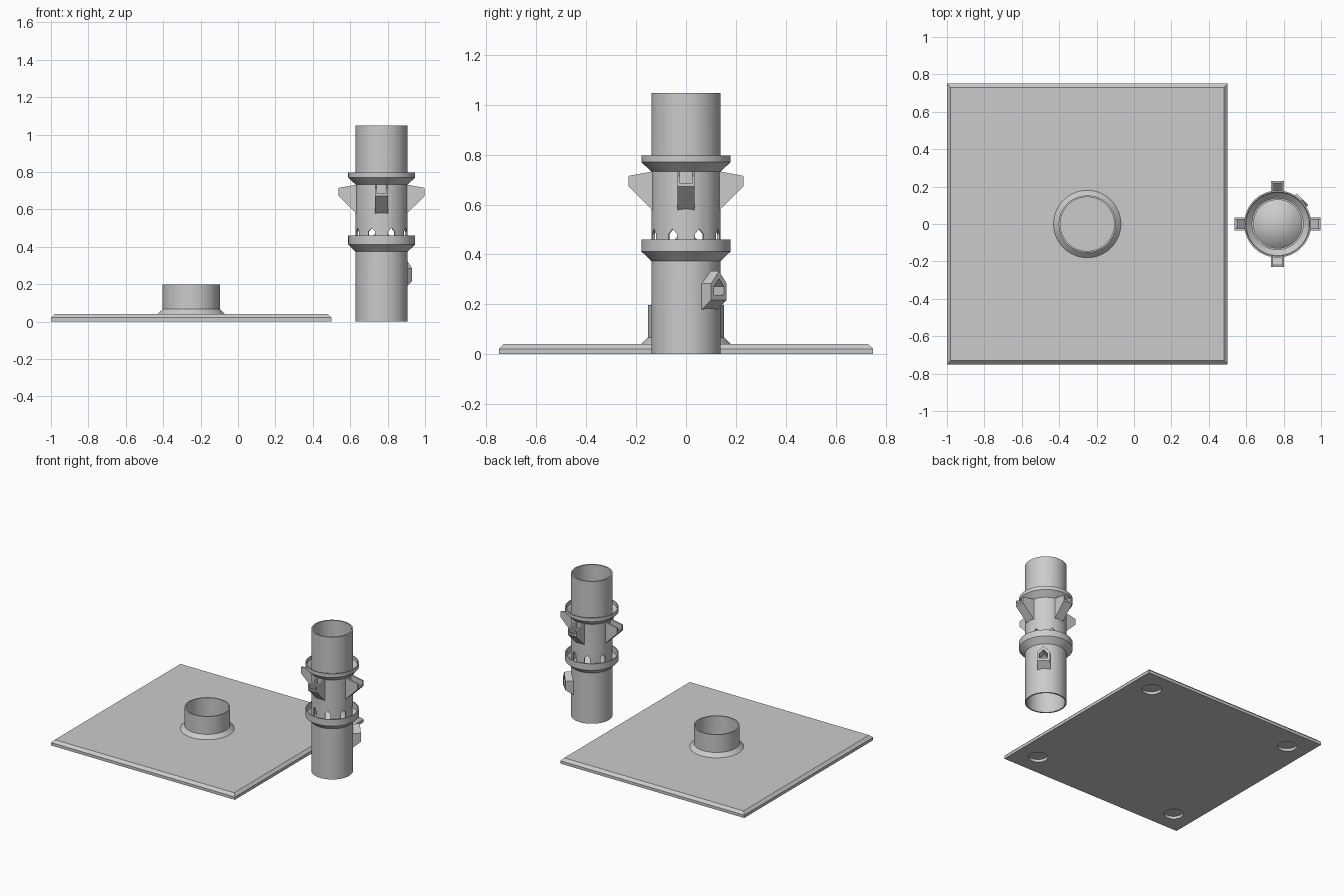
import bpy, bmesh
from math import pi, radians
from mathutils import Matrix, Vector

if "Cube" in bpy.data.objects:
    bpy.data.objects.remove(bpy.data.objects["Cube"], do_unlink=True)

grey = bpy.data.materials.new("plain_grey")
grey.use_nodes = True
grey.diffuse_color = (0.6, 0.6, 0.6, 1)
grey.node_tree.nodes["Principled BSDF"].inputs["Base Color"].default_value = (0.6, 0.6, 0.6, 1)

TUBE_X, COLLAR_X = 0.768, -0.25
R, R_IN = 0.139, 0.129          # tube wall
SPOUT_TURN = radians(45)


def finish(name, bm, x=0.0):
    """Turn a bmesh into a shaded, coloured object."""
    bmesh.ops.recalc_face_normals(bm, faces=bm.faces[:])
    mesh = bpy.data.meshes.new(name)
    bm.to_mesh(mesh)
    bm.free()
    mesh.materials.append(grey)
    obj = bpy.data.objects.new(name, mesh)
    obj.location.x = x
    bpy.context.collection.objects.link(obj)
    return obj


def select(obj):
    bpy.ops.object.select_all(action='DESELECT')
    obj.select_set(True)
    bpy.context.view_layer.objects.active = obj


def smooth(obj):
    select(obj)
    bpy.ops.object.shade_smooth_by_angle(angle=radians(30))


def lathe(name, profile, x, steps=72):
    """Spin a closed (radius, z) profile round the vertical axis."""
    bm = bmesh.new()
    verts = [bm.verts.new((r, 0, z)) for r, z in profile]
    edges = [bm.edges.new((v, verts[i - 1])) for i, v in enumerate(verts)]
    bmesh.ops.spin(bm, geom=verts + edges, cent=(0, 0, 0), axis=(0, 0, 1),
                   angle=2 * pi, steps=steps, use_merge=True)
    bmesh.ops.remove_doubles(bm, verts=bm.verts[:], dist=1e-5)
    return finish(name, bm, x)


def loft(bm, near, far, turn):
    """Solid between two matching outlines, turned round the axis."""
    rot = Matrix.Rotation(turn, 3, 'Z')
    a = [bm.verts.new(rot @ Vector(p)) for p in near]
    b = [bm.verts.new(rot @ Vector(p)) for p in far]
    bm.faces.new(a)
    bm.faces.new(b[::-1])
    for i in range(len(a)):
        bm.faces.new((a[i - 1], b[i - 1], b[i], a[i]))


def side_plate(bm, outline, y0, y1, turn):
    loft(bm, [(r, y0, z) for r, z in outline], [(r, y1, z) for r, z in outline], turn)


def house(w, low, shoulder, peak, r):
    return [(r, -w, low), (r, w, low), (r, w, shoulder), (r, 0, peak), (r, -w, shoulder)]


def cut(obj, cutter):
    mod = obj.modifiers.new("cut", 'BOOLEAN')
    mod.operation, mod.solver, mod.object = 'DIFFERENCE', 'EXACT', cutter
    select(obj)
    bpy.ops.object.modifier_apply(modifier=mod.name)


# Base plate with chamfered top and four round recesses underneath
bm = bmesh.new()
bmesh.ops.create_cube(bm, size=1, matrix=Matrix.Translation((0, 0, 0.02)) @ Matrix.Diagonal((1.5, 1.5, 0.04, 1)))
top = [e for e in bm.edges if all(v.co.z > 0.03 for v in e.verts)]
bmesh.ops.bevel(bm, geom=top, offset=0.019, segments=1, affect='EDGES')
plate = finish("base_plate", bm, COLLAR_X)

bm = bmesh.new()
for sx in (-1, 1):
    for sy in (-1, 1):
        bmesh.ops.create_cone(bm, cap_ends=True, segments=40, radius1=0.065, radius2=0.065, depth=0.04,
                              matrix=Matrix.Translation((sx * 0.59, sy * 0.59, 0)))
recesses = finish("recess_cutter", bm, COLLAR_X)
recesses.hide_render = True
cut(plate, recesses)

# Collar on the plate
smooth(lathe("base_collar", [(0.144, 0.035), (0.18, 0.035), (0.18, 0.04), (0.153, 0.067),
                             (0.153, 0.198), (0.144, 0.198)], COLLAR_X))

# Main tube
tube = lathe("tube", [(R, 0), (R, 1.048), (R_IN, 1.048), (R_IN, 0)], TUBE_X)

# Flared cups round the tube
for name, low, shoulder, rim in (("lower_tray", 0.374, 0.412, 0.46), ("upper_cup", 0.733, 0.77, 0.797)):
    smooth(lathe(name, [(R - 0.005, low), (R, low), (0.179, shoulder), (0.179, rim), (0.171, rim),
                        (0.169, shoulder + 0.006), (R, low + 0.014), (R - 0.005, low + 0.014)], TUBE_X))

# Cone floor inside the tube
smooth(lathe("inner_cone", [(R_IN + 0.004, 0.372), (R_IN + 0.004, 0.382), (0, 0.5), (0, 0.49)], TUBE_X))

# Pointed spout near the foot
bm = bmesh.new()
loft(bm, house(0.044, 0.177, 0.283, 0.333, 0.13), house(0.044, 0.218, 0.283, 0.333, 0.187), SPOUT_TURN)
spout = finish("side_spout", bm, TUBE_X)

# Cutter for the spout hole and the eight arched windows
bm = bmesh.new()
loft(bm, house(0.028, 0.237, 0.272, 0.303, 0.1), house(0.028, 0.237, 0.272, 0.303, 0.22), SPOUT_TURN)
for i in range(8):
    near, far = (house(0.019, 0.4, 0.482, 0.502, r) for r in (0.11, 0.16))
    loft(bm, near, far, (i + 0.5) * pi / 4)
openings = finish("opening_cutter", bm, TUBE_X)
openings.hide_render = True
cut(tube, openings)
cut(spout, openings)
smooth(tube)

# Four open brackets below the upper cup
INNER = 0.132
wall = [(INNER, 0.575), (0.23, 0.672), (0.23, 0.715), (INNER, 0.733)]
floor = [(INNER, 0.575), (0.23, 0.672), (0.23, 0.685), (0.218, 0.685), (INNER, 0.6)]
for i, side in enumerate(("left", "back", "right", "front")):
    bm = bmesh.new()
    side_plate(bm, wall, -0.035, -0.024, i * pi / 2)
    side_plate(bm, wall, 0.024, 0.035, i * pi / 2)
    side_plate(bm, floor, -0.024, 0.024, i * pi / 2)
    finish(side + "_bracket", bm, TUBE_X)

# Remove the used cutters
for helper in (recesses, openings):
    bpy.data.objects.remove(helper, do_unlink=True)
